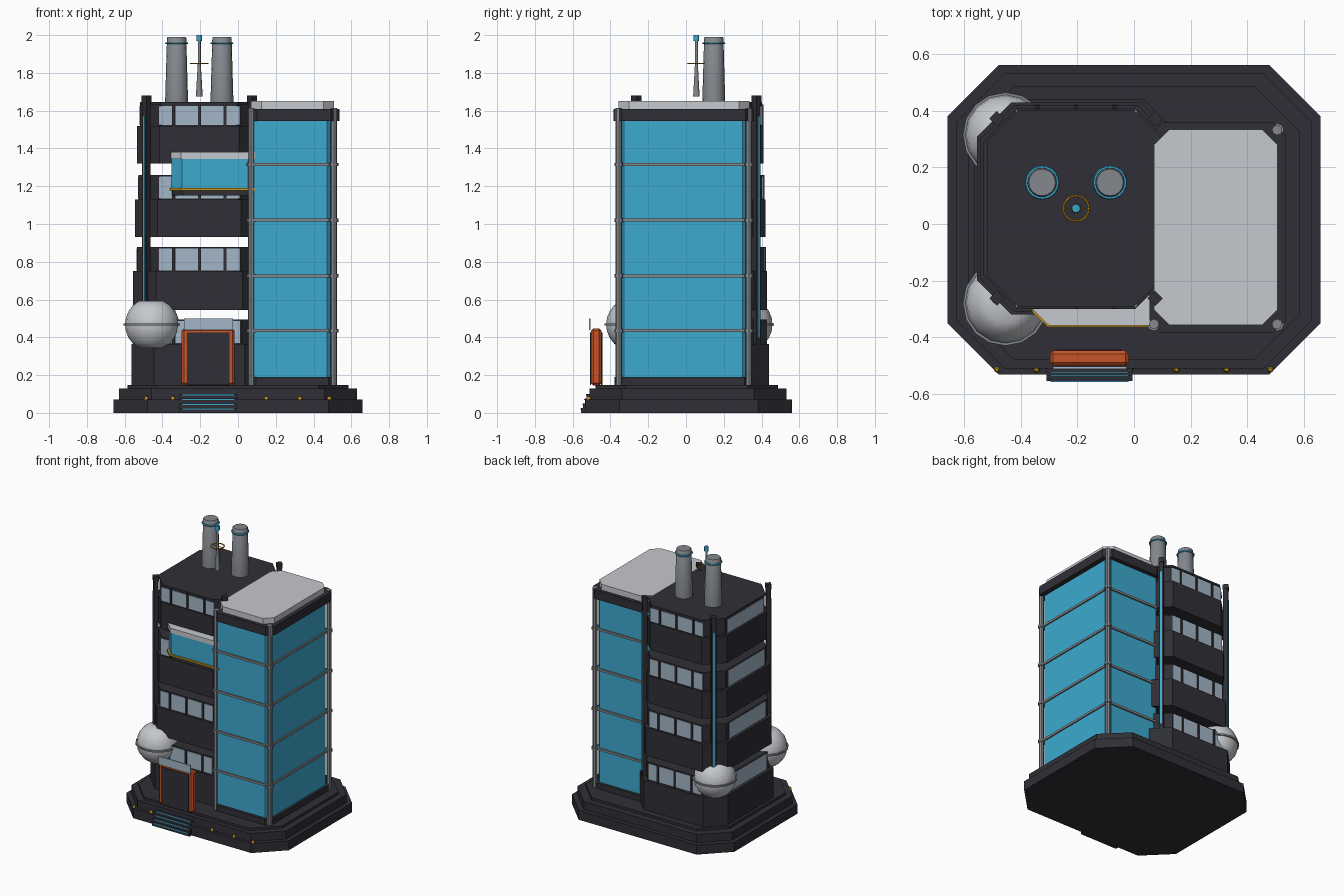
import bpy, bmesh, math
from mathutils import Matrix

if "Cube" in bpy.data.objects:
    bpy.data.objects.remove(bpy.data.objects["Cube"])


def material(name, rgb):
    m = bpy.data.materials.new(name)
    m.diffuse_color = (*rgb, 1)
    m.use_nodes = True
    m.node_tree.nodes["Principled BSDF"].inputs["Base Color"].default_value = m.diffuse_color
    return m


DARK = material("charcoal", (0.028, 0.028, 0.037))
TEAL = material("teal glass", (0.047, 0.40, 0.63))
LIGHT = material("light grey", (0.56, 0.58, 0.61))
GREY = material("mid grey", (0.23, 0.245, 0.265))
PANE = material("pale window", (0.37, 0.47, 0.57))
ORANGE = material("orange", (0.56, 0.09, 0.022))
GOLD = material("gold", (0.54, 0.29, 0.012))


def finish(name, bm, mat, smooth=False):
    bmesh.ops.recalc_face_normals(bm, faces=bm.faces)
    me = bpy.data.meshes.new(name)
    bm.to_mesh(me)
    bm.free()
    me.materials.append(mat)
    ob = bpy.data.objects.new(name, me)
    bpy.context.collection.objects.link(ob)
    if smooth:
        bpy.context.view_layer.objects.active = ob
        ob.select_set(True)
        bpy.ops.object.shade_smooth_by_angle(angle=math.radians(40))
        ob.select_set(False)
    return ob


def prism(name, pts, z0, z1, mat):
    bm = bmesh.new()
    f = bm.faces.new([bm.verts.new((x, y, z0)) for x, y in pts])
    r = bmesh.ops.extrude_face_region(bm, geom=[f])
    for v in r["geom"]:
        if isinstance(v, bmesh.types.BMVert):
            v.co.z = z1
    return finish(name, bm, mat)


def octagon(name, x0, x1, y0, y1, z0, z1, c, mat):
    pts = [(x0 + c, y0), (x1 - c, y0), (x1, y0 + c), (x1, y1 - c),
           (x1 - c, y1), (x0 + c, y1), (x0, y1 - c), (x0, y0 + c)]
    return prism(name, pts, z0, z1, mat)


def box(name, x0, x1, y0, y1, z0, z1, mat, bevel=0):
    ob = prism(name, [(x0, y0), (x1, y0), (x1, y1), (x0, y1)], z0, z1, mat)
    if bevel:
        b = ob.modifiers.new("bevel", "BEVEL")
        b.width, b.segments = bevel, 1
    return ob


def lathe(name, x, y, profile, mat, n=16, smooth=True):
    """Revolve (radius, z) points about a vertical axis."""
    bm = bmesh.new()
    rings = [[bm.verts.new((x + r * math.cos(2 * math.pi * i / n),
                            y + r * math.sin(2 * math.pi * i / n), z)) for i in range(n)]
             for r, z in profile]
    for a, b in zip(rings, rings[1:]):
        for i in range(n):
            bm.faces.new((a[i], a[(i + 1) % n], b[(i + 1) % n], b[i]))
    bm.faces.new(rings[0])
    bm.faces.new(rings[-1])
    return finish(name, bm, mat, smooth)


def ring(name, x, y, z, r, t, mat):
    bm = bmesh.new()
    n, k = 20, 6
    vs = [[bm.verts.new((x + (r + t * math.cos(2 * math.pi * j / k)) * math.cos(2 * math.pi * i / n),
                         y + (r + t * math.cos(2 * math.pi * j / k)) * math.sin(2 * math.pi * i / n),
                         z + t * math.sin(2 * math.pi * j / k))) for j in range(k)] for i in range(n)]
    for i in range(n):
        for j in range(k):
            bm.faces.new((vs[i][j], vs[(i + 1) % n][j], vs[(i + 1) % n][(j + 1) % k], vs[i][(j + 1) % k]))
    return finish(name, bm, mat, True)


# Stepped octagonal base
for i, (d, z0, z1) in enumerate([(0, 0, 0.07), (0.03, 0.07, 0.13), (0.075, 0.13, 0.148)]):
    octagon(f"base_tier_{i+1}", -0.66 + d, 0.66 - d, -0.532 + d * 0.7, 0.562 - d, z0, z1, 0.18 - d * 0.3, DARK)

# Dark tower: storey bands with a recessed window storey above each, open slot below the next
CX, CY = -0.205, 0.055
storeys = [(0.145, 0.366, 0.495), (0.545, 0.75, 0.877), (0.93, 1.13, 1.26), (1.32, 1.52, 1.632)]
for i, (z0, z1, z2) in enumerate(storeys):
    hx, hy = 0.36 - 0.01 * i, 0.385 - 0.01 * i
    octagon(f"storey_band_{i+1}", CX - hx, CX + hx, CY - hy, CY + hy, z0, z1, 0.12, DARK)
    wx, wy = 0.337 - 0.008 * i, 0.365 - 0.007 * i
    octagon(f"window_wall_{i+1}", CX - wx, CX + wx, CY - wy, CY + wy, z1, z2, 0.115, DARK)
    za, zb, t = z1 + 0.004, z2 - 0.008, 0.004
    # four panes front and back, one long pane on the sides
    spans = [(-0.215, -0.145), (-0.127, -0.008), (0.008, 0.127), (0.145, 0.215)]
    for s, side in ((-1, "front"), (1, "back")):
        yy = CY + s * wy
        for k, (a, b) in enumerate(spans):
            box(f"{side}_pane_{i+1}_{k+1}", CX + a, CX + b, yy - t, yy + t, za, zb, PANE)
        for k in (-1, 0, 1):
            box(f"{side}_mullion_{i+1}_{k+2}", CX + k * 0.136 - 0.007, CX + k * 0.136 + 0.007,
                yy - 0.01, yy + 0.01, z1, z2, DARK)
    for s, side in ((-1, "left"), (1, "right")):
        xx = CX + s * wx
        box(f"{side}_pane_{i+1}", xx - t, xx + t, CY - 0.21, CY + 0.21, za, zb, PANE)
octagon("tower_roof", CX - 0.315, CX + 0.315, CY - 0.348, CY + 0.348, 1.632, 1.645, 0.11, DARK)

# Diagonal corner posts with teal strips
for sx in (-1, 1):
    for sy in (-1, 1):
        tag = ("left" if sx < 0 else "right") + ("_front" if sy < 0 else "_back")
        px, py = CX + sx * 0.28, CY + sy * 0.318
        spin = Matrix.Translation((px, py, 0)) @ Matrix.Rotation(math.atan2(sy, sx), 4, "Z")
        for ob in (box(f"post_{tag}", -0.016, 0.016, -0.016, 0.016, 0.145, 1.65, DARK),
                   box(f"post_cap_{tag}", -0.019, 0.019, -0.019, 0.019, 1.645, 1.68, DARK),
                   box(f"post_strip_{tag}", 0.014, 0.02, -0.007, 0.007, 0.4, 1.57, TEAL)):
            ob.data.transform(spin)

# Glass tower
octagon("glass_tower_foot", 0.055, 0.52, -0.378, 0.35, 0.145, 0.19, 0.04, DARK)
octagon("glass_tower", 0.055, 0.502, -0.358, 0.33, 0.19, 1.55, 0.03, TEAL)
octagon("glass_tower_cap", 0.055, 0.537, -0.385, 0.36, 1.545, 1.61, 0.045, DARK)
octagon("glass_tower_roof", 0.07, 0.508, -0.358, 0.335, 1.61, 1.652, 0.055, LIGHT)
columns = [(0.07, -0.355), (0.507, -0.355), (0.507, 0.333)]
for k, (x, y) in enumerate(columns):
    lathe(f"glass_column_{k+1}", x, y, [(0.017, 0.148), (0.017, 1.614)], GREY, 8)
for i, z in enumerate((0.435, 0.725, 1.02, 1.315)):
    octagon(f"glass_rail_{i+1}", 0.052, 0.512, -0.369, 0.341, z - 0.008, z + 0.008, 0.03, GREY)
    for k, (x, y) in enumerate(columns):
        lathe(f"rail_collar_{i+1}_{k+1}", x, y, [(0.024, z - 0.009), (0.024, z + 0.009)], GREY, 8)


# Bay window on the third storey
def bay(name, d, z0, z1, mat):
    prism(name, [(-0.355 - d, -0.25), (-0.355 - d, -0.305 - d), (-0.30 - d, -0.358 - d),
                 (0.09 + d, -0.358 - d), (0.09 + d, -0.25)], z0, z1, mat)


bay("bay_bottom", -0.005, 1.15, 1.177, DARK)
bay("bay_gold_trim", 0.006, 1.177, 1.19, GOLD)
bay("bay_glass", -0.004, 1.19, 1.347, TEAL)
bay("bay_roof", 0.001, 1.345, 1.38, LIGHT)

# Round tanks on the left corners
for tag, y in (("front", -0.28), ("back", 0.315)):
    angles = [math.radians(a) for a in (-60, -45, -30, -15, 0, 15, 30, 45, 60)]
    lathe(f"tank_{tag}", -0.455, y, [(0.143 * math.cos(a), 0.468 + 0.143 * math.sin(a)) for a in angles], LIGHT)
    lathe(f"tank_rim_{tag}", -0.455, y, [(0.151, 0.462), (0.151, 0.474)], GREY)

# Entrance gate: orange frame, dark door plates, pale sign plate
box("gate_frame", -0.298, -0.018, -0.503, -0.448, 0.145, 0.447, ORANGE, 0.012)
for tag, y in (("front", -0.505), ("back", -0.446)):
    box(f"gate_door_{tag}", -0.27, -0.046, y - 0.003, y + 0.003, 0.148, 0.425, DARK)
box("gate_panel", -0.287, -0.027, -0.514, -0.505, 0.44, 0.5, PANE)

# Entrance steps with teal edges
for i in range(4):
    y, z = -0.556 + 0.01 * i, 0.025 * (i + 1)
    box(f"step_{i+1}", -0.31, -0.005, y, -0.48, z - 0.025, z, DARK)
    box(f"step_light_{i+1}", -0.295, -0.02, y - 0.003, y + 0.002, z - 0.008, z - 0.001, TEAL)

# Gold lamps along the front of the base
for k, x in enumerate((-0.485, -0.345, -0.013, 0.15, 0.328, 0.483)):
    lathe(f"base_lamp_{k+1}", x, -0.515, [(0.011, 0.068), (0.011, 0.08), (0.006, 0.088)], GOLD, 8)

# Chimneys with teal rings
for tag, x in (("left", -0.325), ("right", -0.085)):
    lathe(f"chimney_{tag}", x, 0.147, [(0.061, 1.64), (0.051, 1.985), (0.047, 1.99)], GREY)
    ring(f"chimney_ring_{tag}", x, 0.147, 1.957, 0.055, 0.006, TEAL)

# Antenna mast
lathe("mast", -0.205, 0.055, [(0.018, 1.676), (0.008, 1.85), (0.008, 1.975)], GREY, 10)
lathe("mast_light", -0.205, 0.055, [(0.015, 1.968), (0.015, 2.0)], TEAL, 10)
ring("mast_ring", -0.205, 0.055, 1.85, 0.045, 0.004, GOLD)
box("mast_crossbar", -0.25, -0.16, 0.053, 0.057, 1.848, 1.852, GOLD)
